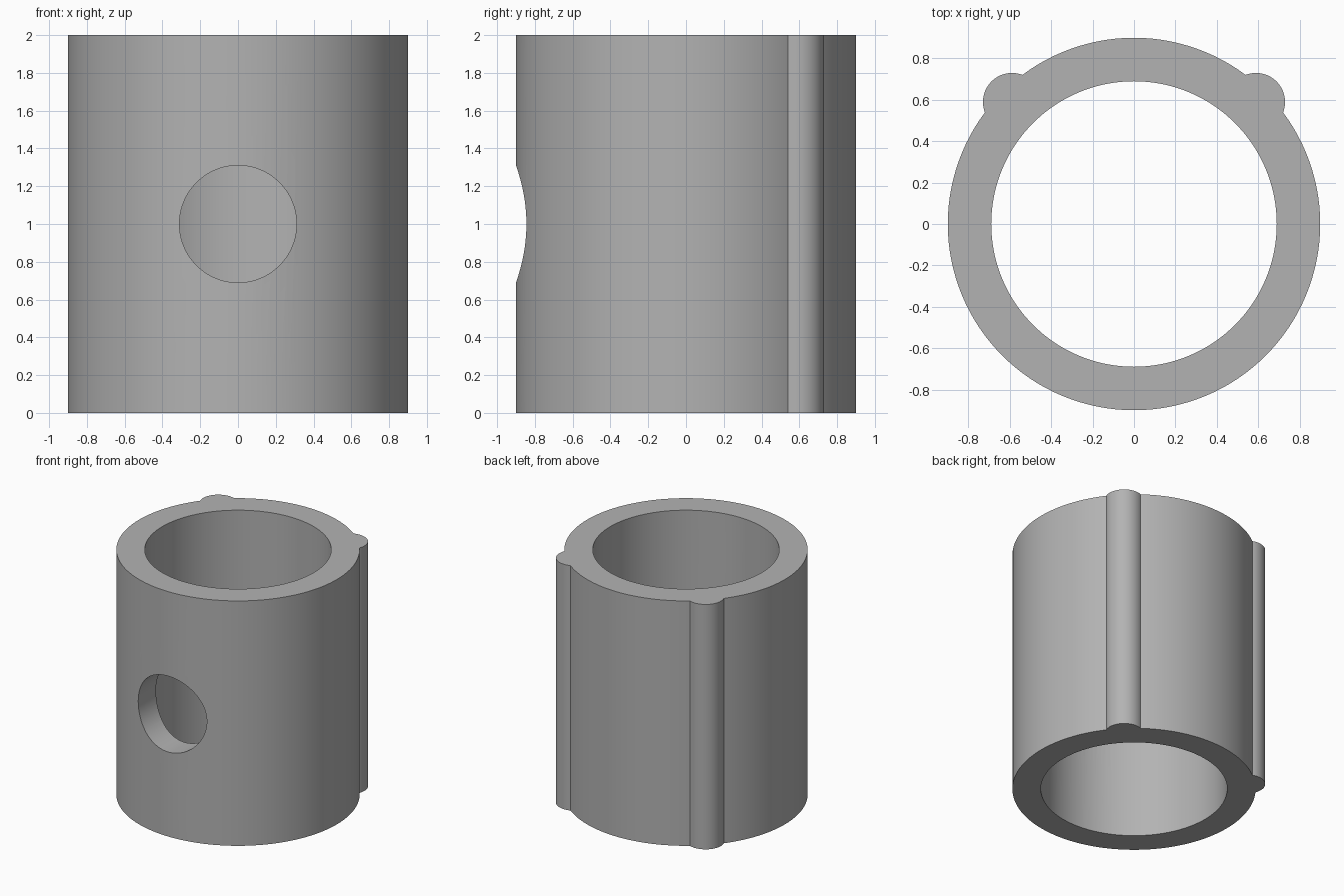
import bpy
from math import pi

cube = bpy.data.objects.get("Cube")
if cube:
    bpy.data.objects.remove(cube, do_unlink=True)

HEIGHT = 2.0
OUTER, BORE, RIB, PORT = 0.9, 0.69, 0.14, 0.31
RIB_OFFSET = 0.59

# Plain grey material
grey = bpy.data.materials.new("plain grey")
grey.use_nodes = True
colour = (0.45, 0.45, 0.45, 1)
grey.diffuse_color = colour
grey.node_tree.nodes["Principled BSDF"].inputs["Base Color"].default_value = colour


def cylinder(name, radius, depth, location, sides, rotation=(0, 0, 0)):
    bpy.ops.mesh.primitive_cylinder_add(vertices=sides, radius=radius, depth=depth,
                                        location=location, rotation=rotation)
    obj = bpy.context.object
    obj.name = name
    obj.data.materials.append(grey)
    return obj


def combine(target, tool, operation):
    mod = target.modifiers.new(tool.name, "BOOLEAN")
    mod.operation = operation
    mod.solver = "EXACT"
    mod.object = tool
    bpy.context.view_layer.objects.active = target
    bpy.ops.object.modifier_apply(modifier=mod.name)
    bpy.data.objects.remove(tool, do_unlink=True)


# Sleeve wall
mid = HEIGHT / 2
sleeve = cylinder("sleeve", OUTER, HEIGHT, (0, 0, mid), 128)

# Two rounded ribs running the full height at the back
for side in (-1, 1):
    rib = cylinder("rib", RIB, HEIGHT, (side * RIB_OFFSET, RIB_OFFSET, mid), 64)
    combine(sleeve, rib, "UNION")

# Central bore, open at both ends
combine(sleeve, cylinder("bore_cutter", BORE, HEIGHT + 1, (0, 0, mid), 128), "DIFFERENCE")

# Round port through the front wall only
port = cylinder("port_cutter", PORT, 1, (0, -OUTER, mid), 96, (pi / 2, 0, 0))
combine(sleeve, port, "DIFFERENCE")

# Smooth walls with crisp rims
bpy.ops.object.select_all(action="DESELECT")
sleeve.select_set(True)
bpy.context.view_layer.objects.active = sleeve
bpy.ops.object.shade_smooth_by_angle(angle=pi / 6)
